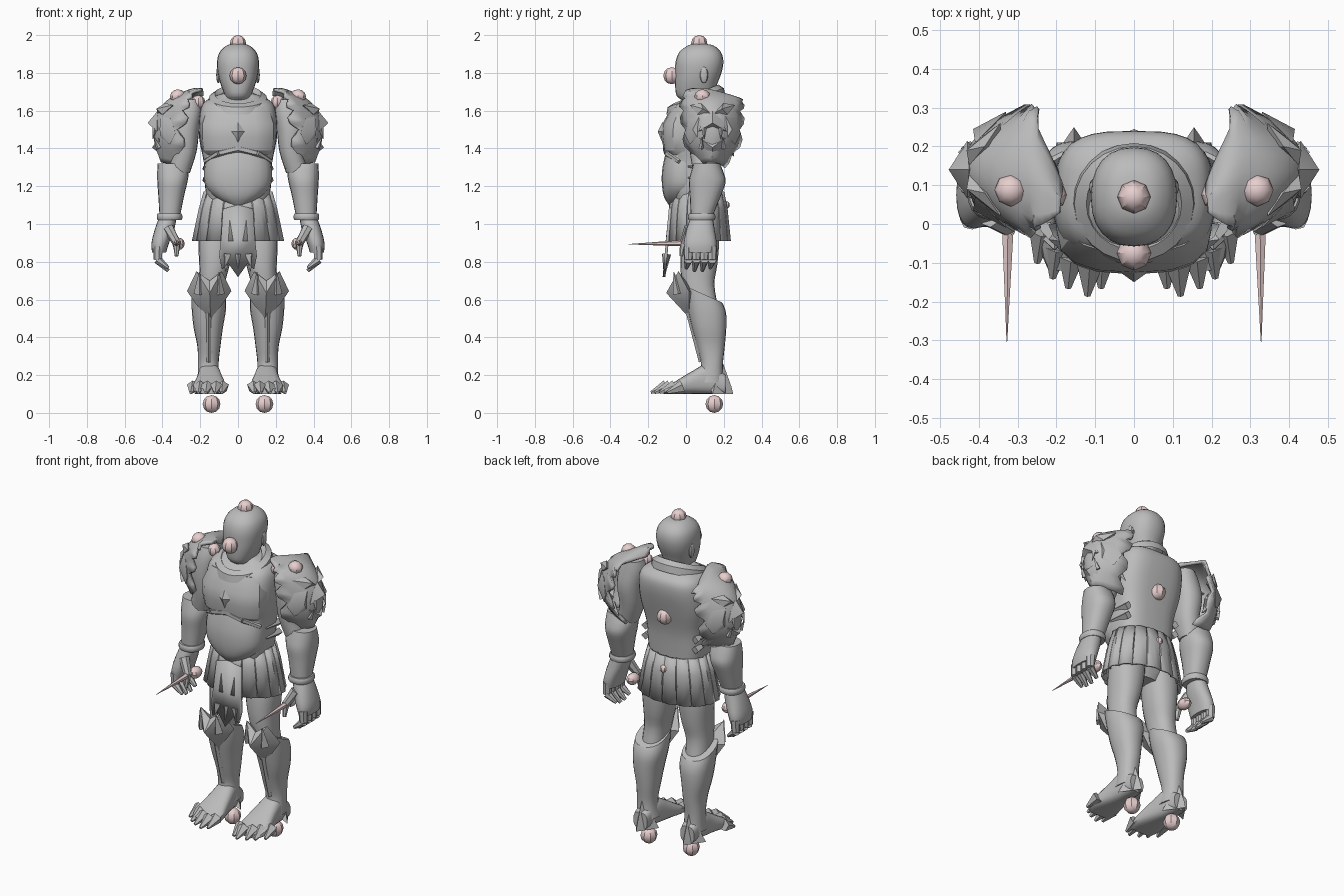
import bpy, bmesh, math
from mathutils import Vector, Matrix

cube = bpy.data.objects.get("Cube")
if cube:
    bpy.data.objects.remove(cube)


def material(name, colour):
    mat = bpy.data.materials.new(name)
    mat.use_nodes = True
    mat.diffuse_color = colour
    mat.node_tree.nodes["Principled BSDF"].inputs["Base Color"].default_value = colour
    return mat


GREY = material("armour grey", (.5, .5, .5, 1))
PINK = material("marker pink", (.8, .62, .62, 1))
made = []


def finish(name, bm, mat=GREY, mirror=False, thick=0):
    """Turn a bmesh into an object, optionally thickened and mirrored in x."""
    bmesh.ops.recalc_face_normals(bm, faces=bm.faces)
    mesh = bpy.data.meshes.new(name)
    bm.to_mesh(mesh)
    bm.free()
    mesh.materials.append(mat)
    obj = bpy.data.objects.new(name, mesh)
    bpy.context.collection.objects.link(obj)
    if thick:
        mod = obj.modifiers.new("thickness", "SOLIDIFY")
        mod.thickness, mod.offset = thick, 0
    if mirror:
        obj.modifiers.new("mirror", "MIRROR")
    made.append(obj)
    return obj


def spline(rows, steps):
    """Catmull-Rom interpolation through rows of numbers."""
    rows = [Vector(r) for r in rows]
    out = []
    for i in range(len(rows) - 1):
        a, b = rows[max(i - 1, 0)], rows[i]
        c, d = rows[i + 1], rows[min(i + 2, len(rows) - 1)]
        for s in range(steps):
            t = s / steps
            out.append(b + (c - a) * (t / 2) + (a * 2 - b * 5 + c * 4 - d) * (t * t / 2)
                       + (b * 3 - a - c * 3 + d) * (t ** 3 / 2))
    return out + [rows[-1]]


def skin(bm, rings, closed=True):
    verts = [[bm.verts.new(p) for p in ring] for ring in rings]
    n = len(verts[0])
    for low, high in zip(verts, verts[1:]):
        for i in range(n if closed else n - 1):
            j = (i + 1) % n
            bm.faces.new((low[i], low[j], high[j], high[i]))
    return verts


def loft(name, rows, mirror=False, along="z", power=2.3, sides=20, steps=3, tilt=0):
    """Rows are (height, x min, x max, depth min, depth max); tilt slopes the last row."""
    rings = []
    table = spline(rows, steps)
    for i, (h, x0, x1, d0, d1) in enumerate(table):
        slope = tilt * (i / (len(table) - 1)) ** 4
        ring = []
        for k in range(sides):
            t = math.tau * k / sides
            c, s = math.cos(t), math.sin(t)
            x = (x0 + x1) / 2 + (x1 - x0) / 2 * math.copysign(abs(c) ** (2 / power), c)
            offset = (d1 - d0) / 2 * math.copysign(abs(s) ** (2 / power), s)
            d, level = (d0 + d1) / 2 + offset, h + slope * offset
            ring.append((x, d, level) if along == "z" else (x, level, d))
        rings.append(ring)
    bm = bmesh.new()
    verts = skin(bm, rings)
    bm.faces.new(verts[0])
    bm.faces.new(verts[-1])
    return finish(name, bm, mirror=mirror)


def centred(rows):
    return [(z, -x, x, y0, y1) for z, x, y0, y1 in rows]


def rods(name, parts, sides=4, mirror=False, mat=GREY):
    """Tapered rods given as (start, end, start radius, end radius)."""
    bm = bmesh.new()
    for start, end, r1, r2 in parts:
        start, end = Vector(start), Vector(end)
        axis = end - start
        place = Matrix.Translation((start + end) / 2) @ axis.to_track_quat("Z", "Y").to_matrix().to_4x4()
        bmesh.ops.create_cone(bm, cap_ends=True, segments=sides, radius1=r1, radius2=r2,
                              depth=axis.length, matrix=place)
    return finish(name, bm, mat, mirror)


def gem(name, outline, apexes, mirror=False):
    """Faceted solid joining an outline to a front and a back point."""
    bm = bmesh.new()
    rim = [bm.verts.new(p) for p in outline]
    for apex in apexes:
        tip = bm.verts.new(apex)
        for i, v in enumerate(rim):
            bm.faces.new((v, rim[(i + 1) % len(rim)], tip))
    return finish(name, bm, mirror=mirror)


def ball(name, centre, size, mirror=False, mat=PINK, sides=8):
    bm = bmesh.new()
    place = Matrix.Translation(centre) @ Matrix.Diagonal((*size, 1))
    bmesh.ops.create_uvsphere(bm, u_segments=sides, v_segments=sides - 2, radius=1, matrix=place)
    return finish(name, bm, mat, mirror)


# Head and torso
loft("head", centred([
    (1.58, .09, -.02, .17), (1.645, .065, -.015, .15), (1.68, .07, -.05, .15),
    (1.74, .092, -.058, .165), (1.8, .107, -.058, .188), (1.86, .111, -.055, .198),
    (1.91, .097, -.035, .185), (1.945, .06, .01, .145), (1.955, .02, .05, .09)]), sides=24)
ball("ear", (.104, .095, 1.79), (.012, .022, .045), True, GREY, 10)
loft("torso", centred([
    (1.08, .15, -.05, .17), (1.2, .175, -.08, .175), (1.32, .18, -.08, .185),
    (1.45, .205, -.09, .215), (1.56, .205, -.09, .238), (1.63, .19, -.06, .235),
    (1.665, .15, -.01, .2), (1.69, .085, .01, .155)]), power=3.1, sides=32)
loft("belly_plate", centred([
    (1.1, .05, -.09, .06), (1.14, .12, -.115, .08), (1.2, .172, -.127, .1),
    (1.28, .18, -.127, .1), (1.36, .17, -.112, .1), (1.4, .15, -.1, .08)]))
loft("breastplate", centred([
    (1.36, .17, -.09, .1), (1.39, .19, -.118, .1), (1.46, .2, -.13, .1),
    (1.53, .2, -.125, .1), (1.62, .17, -.075, .1)]), power=2.6, steps=1, sides=16)
rods("rib_arch", [((0, -.104, 1.4), (.1, -.098, 1.375), .02, .018),
                  ((.1, -.098, 1.375), (.175, -.035, 1.33), .018, .012)], 6, True)
gem("chest_gem", [(0, -.125, 1.54), (.035, -.125, 1.49), (0, -.125, 1.43), (-.035, -.125, 1.49)],
    [(0, -.15, 1.49), (0, -.1, 1.49)])
rods("side_clasps", [((.165, .15, z), (.18, .01, z + .015), .024, .004)
                     for z in (1.23, 1.29)], mirror=True)

# Collar band, dipping at the front
bm = bmesh.new()
skin(bm, [[(r * math.cos(t) * .14, .052 + r * math.sin(t) * .135, 1.663 + lift + .05 * math.sin(t))
           for t in [math.tau * k / 24 for k in range(24)]]
          for r, lift in ((1.16, -.035), (1.1, .006), (.88, .025), (.72, .0))])
finish("collar", bm)

# Pleated skirt and pointed front panel
bm = bmesh.new()
PLEATS = 16
rings = []
for z, rx, ry in ((1.17, .175, .13), (1.08, .2, .148), (.91, .236, .165)):
    ring = []
    for k in range(PLEATS * 4):
        t = math.tau * (k // 4 + (0, .08, .5, .92)[k % 4]) / PLEATS
        f = (.95, 1.0, 1.03, 1.0)[k % 4]
        ring.append((rx * f * math.cos(t), .065 + ry * f * math.sin(t), z))
    rings.append(ring)
skin(bm, rings)
finish("pleated_skirt", bm, thick=.012)
bm = bmesh.new()
panel = [(0, 1.1), (.08, 1.08), (.09, .92), (.1, .83), (.085, .76), (.05, .79), (0, .72)]
outline = panel + [(-x, z) for x, z in reversed(panel[1:-1])]
bm.faces.new([bm.verts.new((x, -.08 - .09 * (1.12 - z), z)) for x, z in outline])
finish("front_panel", bm, thick=.015)
rods("panel_points", [((x, -.103, .84), (x * 1.1, -.115, z), .024, .002)
                      for x, z in ((0, .72), (.06, .75), (-.06, .75))])

# Legs
loft("pelvis", centred([(.9, .08, .02, .14), (1, .17, -.03, .17), (1.1, .17, -.05, .17)]))
loft("thigh", [(1.05, .02, .2, 0, .17), (.9, .025, .21, -.025, .175), (.78, .045, .205, -.03, .165),
               (.68, .07, .205, -.02, .15), (.56, .08, .21, 0, .17)], True)
loft("greave", [(.16, .09, .215, .05, .2), (.25, .103, .212, .08, .195), (.35, .093, .215, .058, .205),
                (.45, .08, .235, .03, .213), (.55, .063, .245, .005, .212), (.63, .065, .245, -.01, .19)],
     True, tilt=-.45)
rods("shin_ridge", [((.155, .015, .55), (.155, .08, .27), .02, .012)], mirror=True)
gem("knee_guard", [(.035, .015, .645), (.085, -.04, .75), (.15, -.05, .7), (.22, -.04, .75),
                   (.27, .015, .645), (.215, .015, .565), (.145, .02, .5), (.09, .015, .565)],
    [(.15, -.105, .635), (.15, .05, .63)], True)
rods("knee_spikes", [((x, -.04, .63), (x, -.065, .745), .03, .002) for x in (.1, .205)], mirror=True)

# Feet
loft("foot", [(.21, .11, .2, .1, .2), (.12, .095, .21, .1, .26), (.04, .08, .22, .1, .225),
              (-.06, .062, .24, .1, .165), (-.12, .08, .22, .1, .13)], True, "y", power=2.8)
toes = [(.085, -.165), (.12, -.185), (.17, -.165), (.21, -.14), (.25, -.1)]
rods("toes", [((x * .95, y + .08, .14), (x, y, .107), .034, .008) for x, y in toes], 5, True)
gem("heel_guard", [(.155, .19, .28), (.08, .14, .1), (.155, .25, .1), (.23, .14, .1)],
    [(.155, .24, .14), (.155, .12, .15)], True)

# Arms and hands
loft("upper_arm", [(1.66, .2, .31, .04, .18), (1.6, .19, .34, .02, .19), (1.5, .205, .355, .01, .2),
                   (1.38, .22, .345, .02, .18), (1.27, .255, .375, .04, .16)], True)
loft("bracer", [(1.32, .275, .425, .04, .18), (1.27, .262, .428, .025, .2), (1.22, .268, .427, .015, .21),
                (1.15, .285, .422, .02, .185), (1.05, .305, .416, .025, .145)], True)
loft("cuff", [(1.02, .3, .425, .015, .15), (1.03, .295, .43, .01, .155), (1.045, .295, .43, .01, .155),
              (1.055, .3, .425, .015, .15)], True, steps=1)
loft("palm", [(1.05, .325, .41, .03, .14), (.98, .335, .438, .005, .15), (.9, .365, .458, -.012, .162),
              (.85, .38, .455, -.005, .155)], True)
fingers = []
for i in range(4):
    y = .012 + i * .042
    drop = .015 * abs(i - 1.5)
    knuckle = (.425, y, .81)
    fingers += [((.422, y, .88), knuckle, .027, .023),
                (knuckle, (.37, y - .01, .745 + drop), .024, .01)]
fingers += [((.37, .02, .98), (.325, -.01, .9), .03, .022), ((.325, -.01, .91), (.325, -.025, .83), .022, .01)]
rods("fingers", fingers, 7, True)

# Shoulder guards: a curved sheet with a jagged rim, lower towards the rear
bm = bmesh.new()
rows = spline([(.19, 1.71, .03, .1), (.235, 1.71, .0, .21), (.29, 1.69, -.015, .3),
               (.37, 1.648, -.03, .3), (.43, 1.56, -.02, .3), (.435, 1.44, .0, .28),
               (.4, 1.33, .07, .2)], 3)
sheet = []
for i, (x, z, y0, y1) in enumerate(rows):
    jag = .87 if i % 3 == 1 and i > 6 else 1
    line = []
    for k in range(9):
        v = (k / 4 - 1) * jag
        pull = v * v * min(max(i - 4, 0) / 7, 1)
        drop = .03 * v * v * min(i / 9, 1) + .035 * max(v, 0) * max(1 - i / 12, 0)
        line.append((x - .15 * pull, (y0 + y1) / 2 + v * (y1 - y0) / 2, z - drop))
    sheet.append(line)
skin(bm, sheet, closed=False)
finish("shoulder_guard", bm, mirror=True, thick=.018)

# Snarling beast face set into the guards
MID = .14
gem("beast_muzzle", [(.425, MID, 1.6), (.43, MID + .05, 1.55), (.43, MID + .075, 1.49), (.435, MID, 1.51),
                     (.43, MID - .075, 1.49), (.43, MID - .05, 1.55)],
    [(.478, MID, 1.535), (.38, MID, 1.54)], True)
gem("beast_jaw", [(.43, MID, 1.43), (.42, MID + .07, 1.455), (.41, MID + .045, 1.385), (.4, MID, 1.36),
                  (.41, MID - .045, 1.385), (.42, MID - .07, 1.455)],
    [(.455, MID, 1.405), (.38, MID, 1.4)], True)
for s, label in ((1, "rear"), (-1, "front")):
    gem(label + "_brow", [(.425, MID + s * .01, 1.585), (.385, MID + s * .06, 1.64),
                          (.345, MID + s * .12, 1.63), (.4, MID + s * .08, 1.58)],
        [(.432, MID + s * .05, 1.61), (.34, MID + s * .06, 1.59)], True)
    gem(label + "_cheek", [(.41, MID + s * .07, 1.57), (.36, MID + s * .12, 1.56), (.33, MID + s * .15, 1.48),
                           (.36, MID + s * .12, 1.42), (.41, MID + s * .08, 1.46)],
        [(.415, MID + s * .105, 1.5), (.33, MID + s * .08, 1.5)], True)
fangs = []
for s in (-1, 1):
    fangs += [((.44, MID + s * .045, 1.51), (.45, MID + s * .045, 1.45), .014, .002),
              ((.42, MID + s * .06, 1.4), (.445, MID + s * .055, 1.46), .014, .002),
              ((.32, MID + s * .1, 1.42), (.27, MID + s * .11, 1.36), .022, .003)]
rods("beast_fangs", fangs, 4, True)

# Marker balls and hand spikes
ball("crown_marker", (0, .07, 1.957), (.043, .043, .043))
ball("face_marker", (0, -.075, 1.785), (.045, .045, .045))
ball("back_marker", (0, .2, 1.41), (.045, .045, .045))
ball("skirt_marker", (0, .21, 1.1), (.022, .022, .022))
ball("shoulder_marker", (.318, .087, 1.675), (.042, .042, .038), True)
ball("collarbone_marker", (.21, .075, 1.645), (.037, .037, .037), True)
ball("foot_marker", (.14, .15, .047), (.047, .047, .047), True)
ball("hand_marker", (.315, .05, .895), (.033, .045, .033), True)
rods("hand_spike", [((.325, .04, .9), (.328, -.305, .893), .02, .001)], 6, True, PINK)

# Smooth shading that keeps hard edges
bpy.ops.object.select_all(action="DESELECT")
for obj in made:
    obj.select_set(True)
bpy.context.view_layer.objects.active = made[0]
bpy.ops.object.shade_smooth_by_angle(angle=math.radians(32))
